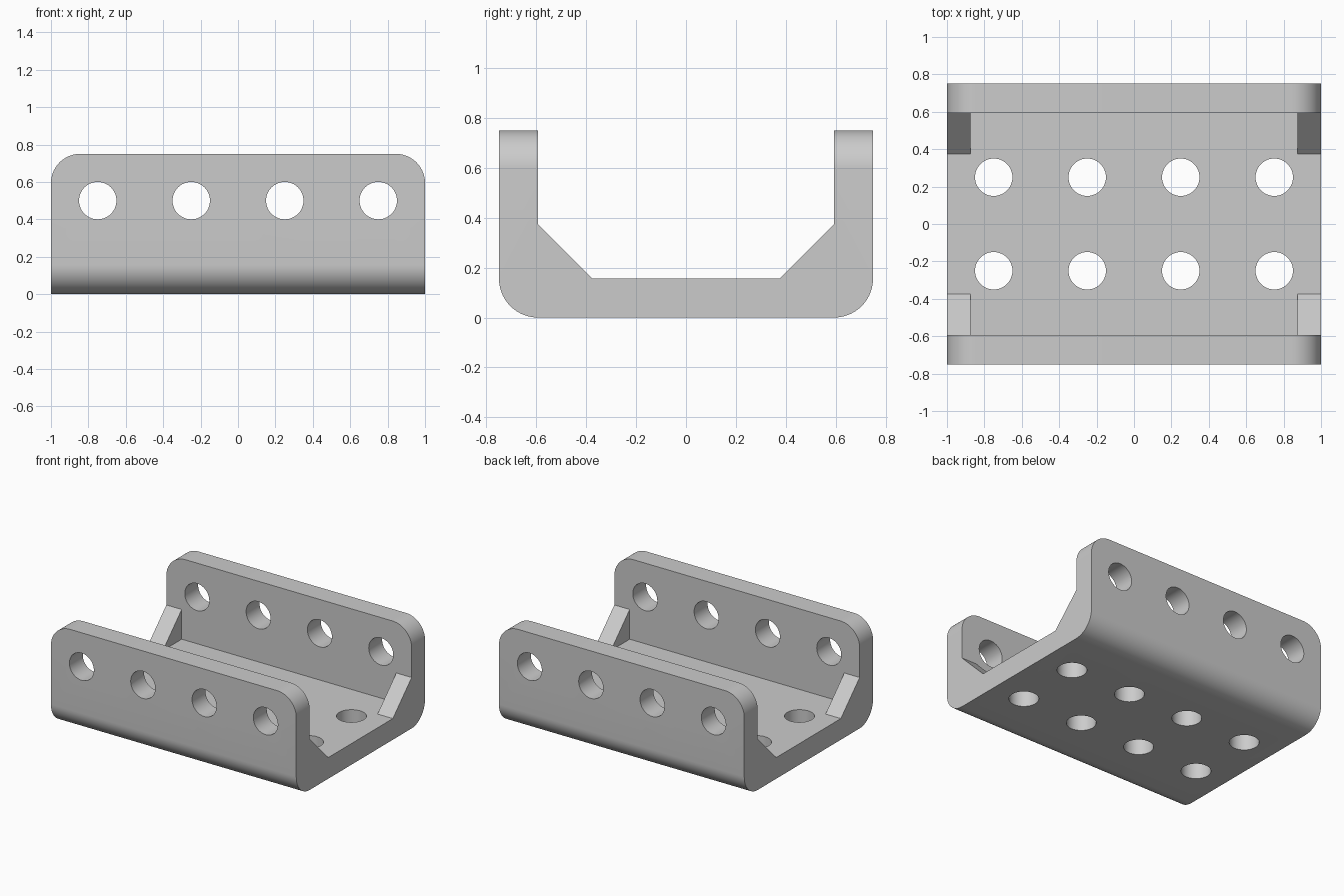
import bpy, bmesh
from math import pi
from mathutils import Matrix

if "Cube" in bpy.data.objects:
    bpy.data.objects.remove(bpy.data.objects["Cube"])

HALF_LENGTH, HALF_WIDTH, HEIGHT = 1.0, 0.75, 0.75
WALL, HOLE_RADIUS = 0.156, 0.1
GUSSET_REACH, GUSSET_THICK = 0.375, 0.125
INNER = HALF_WIDTH - WALL

grey = bpy.data.materials.new("plain grey")
grey.use_nodes = True
grey.diffuse_color = (0.6, 0.6, 0.6, 1)
grey.node_tree.nodes["Principled BSDF"].inputs["Base Color"].default_value = (0.6, 0.6, 0.6, 1)


def make_object(name, bm):
    bmesh.ops.recalc_face_normals(bm, faces=bm.faces)
    mesh = bpy.data.meshes.new(name)
    bm.to_mesh(mesh)
    bm.free()
    mesh.materials.append(grey)
    obj = bpy.data.objects.new(name, mesh)
    bpy.context.collection.objects.link(obj)
    return obj


def extrude_profile(bm, points, x0, x1):
    """Extrude a closed (y, z) outline along x."""
    face = bm.faces.new([bm.verts.new((x0, y, z)) for y, z in points])
    result = bmesh.ops.extrude_face_region(bm, geom=[face])
    verts = [v for v in result["geom"] if isinstance(v, bmesh.types.BMVert)]
    bmesh.ops.translate(bm, verts=verts, vec=(x1 - x0, 0, 0))


def combine(target, tool, operation):
    mod = target.modifiers.new(tool.name, 'BOOLEAN')
    mod.object, mod.operation, mod.solver = tool, operation, 'EXACT'
    bpy.context.view_layer.objects.active = target
    bpy.ops.object.modifier_apply(modifier=mod.name)
    bpy.data.objects.remove(tool)


# U-shaped channel
half = [(HALF_WIDTH, 0), (HALF_WIDTH, HEIGHT), (INNER, HEIGHT), (INNER, WALL)]
bm = bmesh.new()
extrude_profile(bm, half + [(-y, z) for y, z in reversed(half)], -HALF_LENGTH, HALF_LENGTH)


def is_rounded(edge):
    a, b = (v.co for v in edge.verts)
    along_bottom = abs(a.x - b.x) > 1 and max(a.z, b.z) < 0.01
    flange_corner = min(a.z, b.z) > HEIGHT - 0.01 and abs(a.x - b.x) < 0.01
    return along_bottom or flange_corner


# Rounded lower edges and flange corners
bmesh.ops.bevel(bm, geom=[e for e in bm.edges if is_rounded(e)], offset=WALL,
                offset_type='OFFSET', segments=14, profile=0.5, affect='EDGES')
channel = make_object("channel_bracket", bm)

# Sloping gussets in the four inner corners, sunk slightly into the walls
sink = 0.04
bm = bmesh.new()
for sx in (-1, 1):
    for sy in (-1, 1):
        outline = [(GUSSET_REACH, WALL), (INNER, GUSSET_REACH), (INNER + sink, GUSSET_REACH),
                   (INNER + sink, WALL - sink), (GUSSET_REACH, WALL - sink)]
        extrude_profile(bm, [(sy * y, z) for y, z in outline],
                        sx * (HALF_LENGTH - GUSSET_THICK), sx * HALF_LENGTH)
combine(channel, make_object("gussets", bm), 'UNION')

# Bolt holes through both flanges and the floor
bm = bmesh.new()


def add_hole(matrix, depth):
    bmesh.ops.create_cone(bm, cap_ends=True, segments=48, radius1=HOLE_RADIUS,
                          radius2=HOLE_RADIUS, depth=depth, matrix=matrix)


for x in (-0.75, -0.25, 0.25, 0.75):
    add_hole(Matrix.Translation((x, 0, 0.5)) @ Matrix.Rotation(pi / 2, 4, 'X'), 2)
    for y in (-0.25, 0.25):
        add_hole(Matrix.Translation((x, y, WALL / 2)), 0.4)
combine(channel, make_object("hole_cutters", bm), 'DIFFERENCE')

# Smooth curves, crisp edges
bpy.ops.object.select_all(action='DESELECT')
channel.select_set(True)
bpy.context.view_layer.objects.active = channel
bpy.ops.object.shade_smooth_by_angle(angle=pi / 6)
